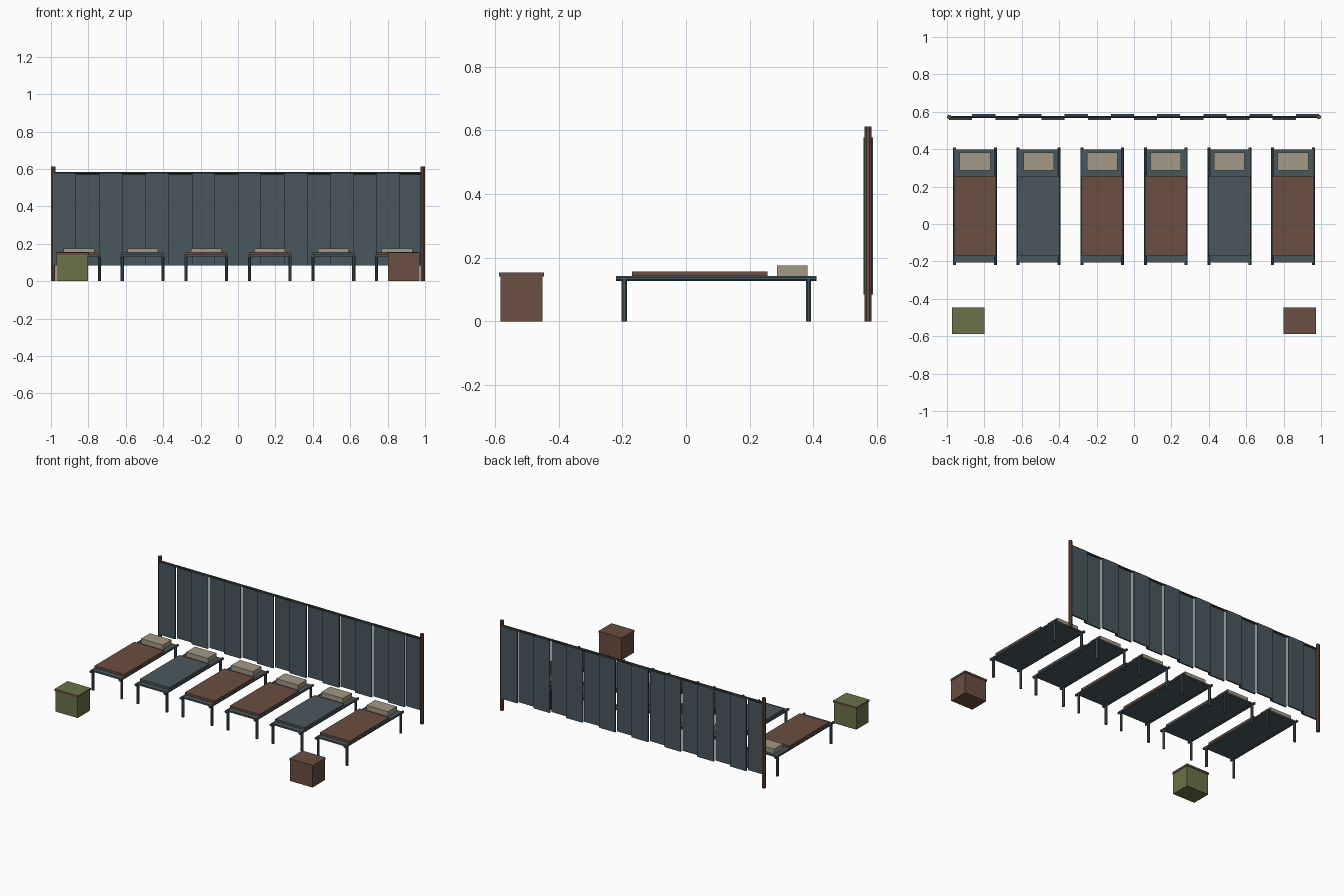
import bpy, bmesh, math
from mathutils import Matrix, Vector

if "Cube" in bpy.data.objects:
    bpy.data.objects.remove(bpy.data.objects["Cube"])


def material(name, rgb):
    m = bpy.data.materials.new(name)
    m.diffuse_color = (*rgb, 1)
    m.use_nodes = True
    m.node_tree.nodes["Principled BSDF"].inputs["Base Color"].default_value = m.diffuse_color
    return m


SLATE = material("slate cloth", (0.068, 0.095, 0.112))
BROWN = material("brown", (0.145, 0.077, 0.053))
OLIVE = material("olive", (0.147, 0.165, 0.065))
LINEN = material("pale linen", (0.36, 0.32, 0.24))
DARK = material("dark rail", (0.04, 0.058, 0.055))


def finish(name, bm, *mats):
    me = bpy.data.meshes.new(name)
    bm.to_mesh(me)
    bm.free()
    for m in mats:
        me.materials.append(m)
    ob = bpy.data.objects.new(name, me)
    bpy.context.collection.objects.link(ob)
    return ob


def box(name, x, y, z, *mats):
    """Box from (min, max) pairs on each axis."""
    lo, hi = Vector((x[0], y[0], z[0])), Vector((x[1], y[1], z[1]))
    bm = bmesh.new()
    bmesh.ops.create_cube(bm, size=1, matrix=Matrix.Translation((lo + hi) / 2)
                          @ Matrix.Diagonal((*(hi - lo), 1)))
    return finish(name, bm, *mats)


def rod(name, a, b, r, mat, sides=8):
    """Low-poly cylinder between two points."""
    a, b = Vector(a), Vector(b)
    d = b - a
    rot = Vector((0, 0, 1)).rotation_difference(d).to_matrix().to_4x4()
    spin = Matrix.Rotation(math.pi / sides, 4, 'Z')
    bm = bmesh.new()
    bmesh.ops.create_cone(bm, cap_ends=True, segments=sides, radius1=r, radius2=r,
                          depth=d.length,
                          matrix=Matrix.Translation((a + b) / 2) @ rot @ spin)
    return finish(name, bm, mat)


# Row of six cots
for i in range(6):
    cx = -0.85 + 0.34 * i
    for s in (-1, 1):
        x = cx + s * 0.109
        rod("cot_side_rail", (x, -0.22, 0.135), (x, 0.41, 0.135), 0.0088, SLATE)
        for y in (-0.194, 0.385):
            rod("cot_leg", (x, y, 0), (x, y, 0.132), 0.009, SLATE)
    box("cot_canvas", (cx - 0.109, cx + 0.109), (-0.205, 0.397), (0.131, 0.142), SLATE)
    blanket = SLATE if i in (1, 4) else BROWN
    box("blanket", (cx - 0.112, cx + 0.112), (-0.17, 0.256), (0.14, 0.157), blanket)
    box("pillow", (cx - 0.082, cx + 0.082), (0.286, 0.381), (0.141, 0.175), LINEN)

# Two lidded crates; the olive one has a brown lid with an olive top
for s, body in ((-1, OLIVE), (1, BROWN)):
    cx = s * 0.886
    box("crate_body", (cx - 0.084, cx + 0.084), (-0.583, -0.45), (0, 0.142), body)
    lid = box("crate_lid", (cx - 0.088, cx + 0.088), (-0.587, -0.446), (0.141, 0.154),
              BROWN, body)
    for p in lid.data.polygons:
        p.material_index = 1 if p.normal.z > 0.5 else 0

# Cloth screen: posts, top rail and sixteen staggered panels
for s in (-1, 1):
    rod("screen_post", (s * 0.988, 0.572, 0), (s * 0.988, 0.572, 0.613), 0.0122, BROWN)
rod("screen_top_rail", (-0.988, 0.572, 0.578), (0.988, 0.572, 0.578), 0.007, DARK)
w = 0.1236
for i in range(16):
    x = -0.9888 + w * i
    y = 0.572 + (0.01 if i % 2 else -0.01)
    box("screen_panel", (x, x + w), (y - 0.005, y + 0.005), (0.085, 0.578), SLATE)
